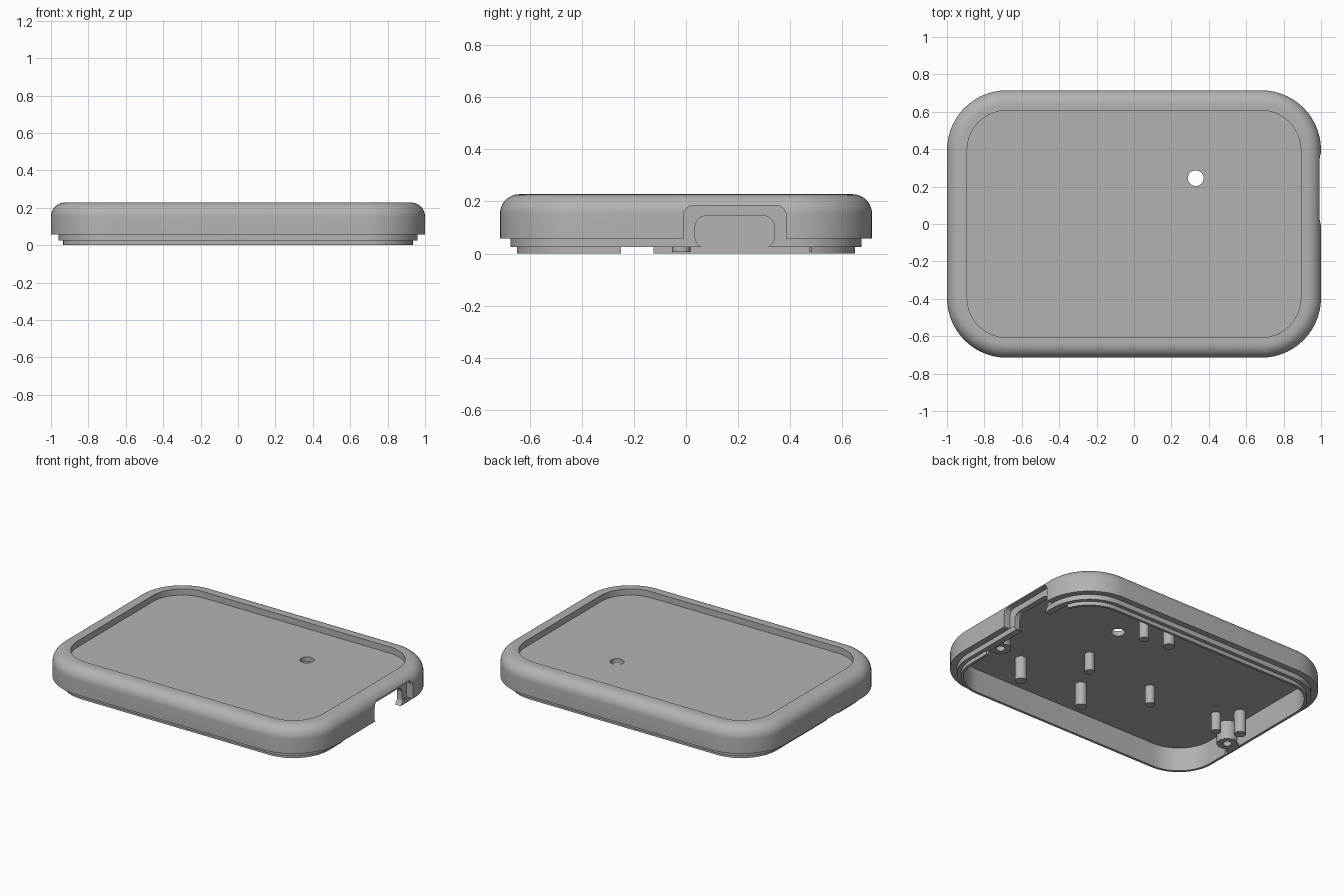
import bpy, bmesh
from math import sin, cos, pi

cube = bpy.data.objects.get("Cube")
if cube:
    bpy.data.objects.remove(cube, do_unlink=True)

grey = bpy.data.materials.new("matte_grey")
grey.use_nodes = True
colour = (0.45, 0.45, 0.45, 1)
grey.diffuse_color = colour
grey.node_tree.nodes["Principled BSDF"].inputs["Base Color"].default_value = colour


def rounded_rect(cx, cy, hx, hy, r, steps=14):
    """Corner arcs around the inner rectangle (hx, hy)."""
    pts = []
    for k, (sx, sy) in enumerate([(1, 1), (-1, 1), (-1, -1), (1, -1)]):
        for i in range(steps + 1):
            a = (k + i / steps) * pi / 2
            pts.append((cx + sx * hx + r * cos(a), cy + sy * hy + r * sin(a)))
    return pts


def circle(cx, cy, r, n=32):
    return [(cx + r * cos(2 * pi * i / n), cy + r * sin(2 * pi * i / n)) for i in range(n)]


def loft(name, rings):
    """Skin a stack of equal rings and cap both ends."""
    bm = bmesh.new()
    loops = [[bm.verts.new(p) for p in ring] for ring in rings]
    n = len(loops[0])
    for a, b in zip(loops, loops[1:]):
        for i in range(n):
            j = (i + 1) % n
            bm.faces.new((a[i], a[j], b[j], b[i]))
    bm.faces.new(loops[0][::-1])
    bm.faces.new(loops[-1])
    bmesh.ops.recalc_face_normals(bm, faces=bm.faces)
    mesh = bpy.data.meshes.new(name)
    bm.to_mesh(mesh)
    bm.free()
    mesh.materials.append(grey)
    obj = bpy.data.objects.new(name, mesh)
    bpy.context.collection.objects.link(obj)
    return obj


def upright(name, outline, z0, z1):
    return loft(name, [[(x, y, z) for x, y in outline] for z in (z0, z1)])


def sideways(name, outline, x0, x1):
    return loft(name, [[(x, y, z) for y, z in outline] for x in (x0, x1)])


def box(name, x0, x1, y0, y1, z0, z1):
    return upright(name, [(x0, y0), (x1, y0), (x1, y1), (x0, y1)], z0, z1)


def cut(obj, cutter):
    mod = obj.modifiers.new("cut", "BOOLEAN")
    mod.operation = "DIFFERENCE"
    mod.solver = "EXACT"
    mod.object = cutter
    graph = bpy.context.evaluated_depsgraph_get()
    mesh = bpy.data.meshes.new_from_object(obj.evaluated_get(graph))
    obj.modifiers.clear()
    obj.data = mesh
    bpy.data.objects.remove(cutter, do_unlink=True)


def smooth(obj):
    bpy.ops.object.select_all(action="DESELECT")
    obj.select_set(True)
    bpy.context.view_layer.objects.active = obj
    bpy.ops.object.shade_smooth_by_angle(angle=0.6)


# Lid shell: cavity, stepped lip, wall, rounded rim, recessed top (corner radius, height)
CEILING, FLOOR, TOP, ROUND = 0.155, 0.187, 0.228, 0.075
profile = [(0.238, CEILING), (0.238, 0), (0.255, 0), (0.255, 0.025),
           (0.28, 0.025), (0.28, 0.058), (0.32, 0.058)]
profile += [(0.32 - ROUND + ROUND * cos(i * pi / 20), TOP - ROUND + ROUND * sin(i * pi / 20))
            for i in range(11)]
profile += [(0.212, TOP), (0.212, FLOOR)]
shell = loft("lid_shell", [[(x, y, z) for x, y in rounded_rect(0, 0, 0.68, 0.395, r)]
                           for r, z in profile])

# Cable notch in the outer skin, port opening through the inner wall
notch = [(y, max(z, 0.058)) for y, z in rounded_rect(0.1875, 0.1, 0.1575, 0.045, 0.04)]
notch = [(-0.01, 0.058)] + [(y, z) for y, z in notch if z > 0.1][::-1] + [(0.385, 0.058)]
cut(shell, sideways("notch_cutter", notch, 0.955, 1.1))
cut(shell, sideways("port_cutter", rounded_rect(0.1875, 0.0825, 0.1075, 0.0175, 0.045), 0.8, 1.1))

# Lip gaps and light hole
cut(shell, box("right_lip_cutter", 0.9, 1.1, -0.25, 0.48, -0.1, 0.025))
cut(shell, box("left_lip_cutter", -1.1, -0.9, -0.25, -0.125, -0.1, 0.025))
cut(shell, upright("hole_cutter", circle(0.33, 0.245, 0.042), 0.1, 0.3))
smooth(shell)

# Screw bosses
for side, sx in (("left", 1), ("right", -1)):
    boss = upright(side + "_screw_boss", circle(sx * 0.88, -0.187, 0.062), 0.03, CEILING + 0.01)
    cut(boss, upright("screw_cutter", circle(sx * 0.88, -0.187, 0.026), -0.1, 0.14))
    smooth(boss)

# Support pegs under the top: short thin ones and long thick ones
short = [(0.29, 0.44), (0.29, -0.066), (-0.237, -0.134), (-0.744, -0.127)]
long = [(0.156, 0.509), (0.097, -0.375), (0.569, -0.369), (-0.839, -0.018)]
for kind, spots, r, z in (("short", short, 0.03, 0.035), ("long", long, 0.035, 0.005)):
    for i, (x, y) in enumerate(spots):
        smooth(upright(f"{kind}_peg_{i + 1}", circle(x, y, r, 24), z, CEILING + 0.01))
